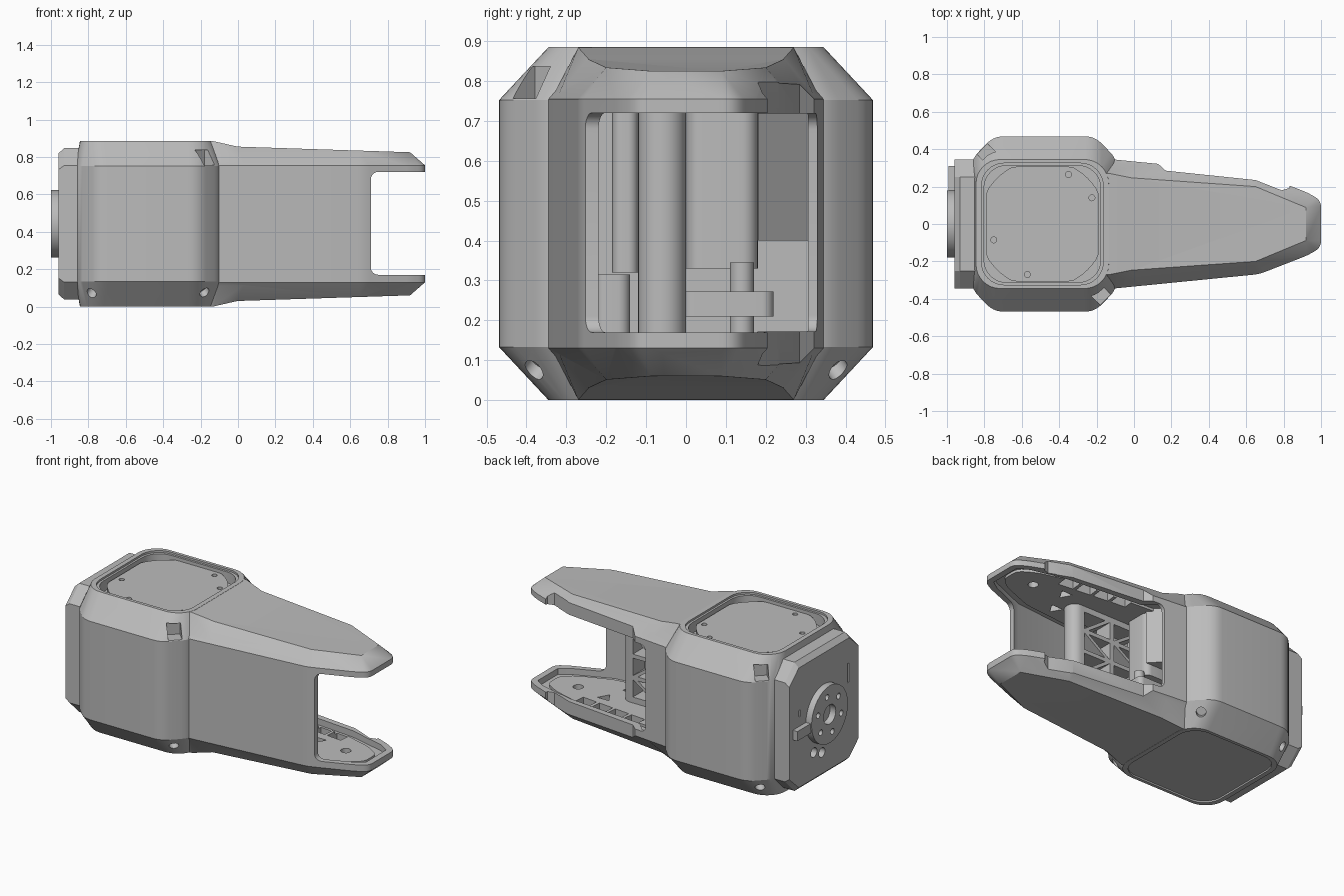
import bpy, bmesh
from math import sin, cos, pi, radians
from mathutils import Vector, Matrix

if "Cube" in bpy.data.objects:
    bpy.data.objects.remove(bpy.data.objects["Cube"])

H = 0.885          # full height
CX = -0.485        # motor housing centre
grey = bpy.data.materials.new("plain grey")
grey.use_nodes = True
grey.diffuse_color = (0.5, 0.5, 0.5, 1)
grey.node_tree.nodes["Principled BSDF"].inputs["Base Color"].default_value = (0.5, 0.5, 0.5, 1)


def finish(name, bm):
    bmesh.ops.recalc_face_normals(bm, faces=bm.faces)
    me = bpy.data.meshes.new(name)
    bm.to_mesh(me)
    bm.free()
    ob = bpy.data.objects.new(name, me)
    me.materials.append(grey)
    bpy.context.collection.objects.link(ob)
    return ob


def hull(name, pts):
    bm = bmesh.new()
    for p in pts:
        bm.verts.new(p)
    r = bmesh.ops.convex_hull(bm, input=bm.verts)
    inner = [v for v in set(r["geom_interior"] + r["geom_unused"]) if isinstance(v, bmesh.types.BMVert)]
    bmesh.ops.delete(bm, geom=inner, context="VERTS")
    bmesh.ops.dissolve_limit(bm, angle_limit=0.01, verts=bm.verts, edges=bm.edges)
    return finish(name, bm)


def prism(name, pts, lo, hi, axis="Z"):
    place = {"X": lambda a, b, t: (t, a, b), "Y": lambda a, b, t: (a, t, b), "Z": lambda a, b, t: (a, b, t)}[axis]
    bm = bmesh.new()
    face = bm.faces.new([bm.verts.new(place(a, b, lo)) for a, b in pts])
    ext = bmesh.ops.extrude_face_region(bm, geom=[face])["geom"]
    move = Vector(place(0, 0, hi - lo))
    bmesh.ops.translate(bm, vec=move, verts=[v for v in ext if isinstance(v, bmesh.types.BMVert)])
    return finish(name, bm)


def rod(name, at, r, depth, direction=(0, 0, 1), seg=32):
    bm = bmesh.new()
    rot = Vector(direction).to_track_quat("Z", "Y").to_matrix().to_4x4()
    bmesh.ops.create_cone(bm, cap_ends=True, segments=seg, radius1=r, radius2=r, depth=depth,
                          matrix=Matrix.Translation(at) @ rot)
    return finish(name, bm)


def box(name, at, size, turn=0):
    bm = bmesh.new()
    m = Matrix.Translation(at) @ Matrix.Rotation(turn, 4, "Z") @ Matrix.Diagonal((*size, 1))
    bmesh.ops.create_cube(bm, size=1, matrix=m)
    return finish(name, bm)


def round_rect(x0, x1, y0, y1, r, n=8):
    corners = [(x1 - r, y1 - r), (x0 + r, y1 - r), (x0 + r, y0 + r), (x1 - r, y0 + r)]
    return [(cx + r * cos(pi / 2 * (q + i / n)), cy + r * sin(pi / 2 * (q + i / n)))
            for q, (cx, cy) in enumerate(corners) for i in range(n + 1)]


def fillet(pts, cut, n=5):
    """Round every corner of a closed outline, starting the curve at distance cut from it."""
    out = []
    for i, p in enumerate(pts):
        p = Vector(p)
        a, b = (p + (Vector(q) - p).normalized() * cut for q in (pts[i - 1], pts[(i + 1) % len(pts)]))
        out += [tuple(a.lerp(p, k / n).lerp(p.lerp(b, k / n), k / n)) for k in range(n + 1)]
    return out


def boolean(target, tool, op="DIFFERENCE"):
    m = target.modifiers.new("bool", "BOOLEAN")
    m.object, m.operation, m.solver = tool, op, "EXACT"
    with bpy.context.temp_override(object=target, active_object=target):
        bpy.ops.object.modifier_apply(modifier=m.name)
    bpy.data.objects.remove(tool)


def both_sides(half):
    return half + [(x, -y) for x, y in reversed(half)]


def both_heights(pts):
    return pts + [(x, y, H - z) for x, y, z in pts]


# Motor housing: rounded octagonal walls closing to a rounded square
octagon = fillet(both_sides([(-0.87, 0.345), (-0.75, 0.469), (-0.21, 0.469), (-0.09, 0.345)]), 0.055)
crown = round_rect(-0.845, -0.135, -0.345, 0.345, 0.13)
shell = hull("housing_shell", both_heights([(x, y, 0.752) for x, y in octagon] + [(x, y, H) for x, y in crown]))

# Tapering fork arm
waist = fillet(both_sides([(-0.2, 0.354), (0.67, 0.268), (0.93, 0.167), (1.0, 0.125)]), 0.035)
ridge = both_sides([(-0.2, 0.26), (0.65, 0.2), (0.92, 0.088)])
arm = hull("arm", both_heights([(x, y, 0.755) for x, y in waist] +
                               [(x, y, 0.855 - 0.0326 * x) for x, y in ridge]))
boolean(shell, arm, "UNION")

# Sloped blend between housing and arm
blend = both_sides([(-0.3, 0.27), (-0.13, 0.27)])
foot = both_sides([(-0.3, 0.342), (-0.1, 0.34), (0.06, 0.326)])
slope = hull("slope", both_heights([(x, y, H - 0.001) for x, y in blend] + [(x, y, 0.75) for x, y in foot] +
                                   [(0.02, 0.24, 0.85), (0.02, -0.24, 0.85)]))
boolean(shell, slope, "UNION")

# Rear collar
collar_half = [(0.345, 0.131), (0.345, H - 0.131), (0.25, 0.847), (-0.25, 0.847),
               (-0.345, H - 0.131), (-0.345, 0.131), (-0.25, H - 0.847), (0.25, H - 0.847)]
collar = hull("collar", [(x, y, z) for x in (-0.93, -0.8) for y, z in collar_half] +
              [(-0.96, y, H / 2 + (z - H / 2) * 0.93) for y, z in collar_half])
boolean(shell, collar, "UNION")

# Interior with raised prong floors
cavity = [(-0.08, -0.31), (0.66, -0.24), (0.9, -0.14), (0.96, -0.1), (0.96, 0.1),
          (0.9, 0.14), (0.66, 0.2), (0.15, 0.245), (0.09, 0.305), (-0.08, 0.31)]
boolean(shell, prism("cavity", cavity, 0.132, H - 0.132))
floor = fillet([(-0.1, -0.27), (0.63, -0.2), (0.84, -0.12), (0.92, -0.06), (0.92, 0.06),
                (0.82, 0.12), (0.64, 0.17), (-0.1, 0.22)], 0.04)
for lo, hi in ((0.11, 0.148), (H - 0.148, H - 0.11)):
    boolean(shell, prism("prong_floor", floor, lo, hi), "UNION")

# Fork and side openings
boolean(shell, prism("fork_gap", round_rect(0.71, 1.3, 0.17, 0.72, 0.04), -0.6, 0.6, "Y"))
boolean(shell, prism("side_gap", round_rect(0.05, 1.35, 0.172, 0.718, 0.04), 0.05, 0.62, "Y"))
trim = [(0.12, 0.33), (0.17, 0.285), (0.65, 0.235), (0.79, 0.18), (0.83, 0.192), (0.88, 0.4), (0.12, 0.5)]
boolean(shell, prism("side_trim", trim, -0.1, 1))

# Pockets, bores and triangles in the prong floors
for low in (True, False):
    zm = lambda z: z if low else H - z
    for i in range(4):
        x = 0.24 + 0.12 * i
        boolean(shell, box("pocket", (x, 0.185 - 0.1 * (x - 0.2), zm(0.14)), (0.1, 0.085, 0.1), -0.1))
    boolean(shell, rod("bore", (0.75, 0, zm(0.14)), 0.03, 0.07))
    for x, y in ((0.54, 0.03), (0.48, -0.13)):
        boolean(shell, rod("triangle", (x, y, zm(0.14)), 0.045, 0.06, seg=3))

# Corner slots and screw holes in the housing bevels
for x, y in ((-0.178, -0.38), (-0.79, 0.38)):
    boolean(shell, box("slot", (x, y, 0.796), (0.085, 0.08, 0.08), radians(-45)))
for sx in (-1, 1):
    for sy in (-1, 1):
        boolean(shell, rod("screw_hole", (-0.48 + sx * 0.305, sy * 0.385, 0.07), 0.028, 0.08, (sx, sy, -1.4)))

# Lid seats
for lo, hi, inset in ((H - 0.012, 1, 0.02), (H - 0.08, 1, 0.033), (-0.1, 0.01, 0.02)):
    seat = round_rect(-0.835 + inset, -0.145 - inset, -0.345 + inset, 0.345 - inset, 0.12)
    boolean(shell, prism("lid_seat", seat, lo, hi))

# Holes and slots in the collar face
for y, z in ((0.1, 0.23), (0.02, 0.2)):
    boolean(shell, rod("cable_hole", (-0.96, y, z), 0.03, 0.1, (1, 0, 0)))
boolean(shell, box("face_slot", (-0.96, -0.24, 0.6), (0.04, 0.015, 0.12)))
boolean(shell, box("face_slot", (-0.96, 0.24, 0.53), (0.04, 0.015, 0.04)))

# Top cover: a disc trimmed to a square, with screw holes
disc = [(CX - 0.005 + max(-0.3, min(0.3, 0.345 * cos(a))), max(-0.307, min(0.307, 0.345 * sin(a))))
        for a in (2 * pi * i / 64 for i in range(64))]
cover = prism("top_cover", disc, 0.78, H - 0.03)
for x, y in ((-0.35, 0.265), (-0.225, 0.14), (-0.75, -0.085), (-0.57, -0.27)):
    boolean(cover, rod("cover_screw", (x, y, H - 0.03), 0.016, 0.03, seg=16))

# Output flange with bolt circle and side tab
flange = rod("output_flange", (-0.975, 0, H / 2), 0.18, 0.05, (1, 0, 0), 64)
boolean(flange, rod("bore", (-0.98, 0, H / 2), 0.06, 0.08, (1, 0, 0)))
for i in range(6):
    a = pi / 3 * i + 0.3
    boolean(flange, rod("bolt", (-1, 0.12 * cos(a), H / 2 + 0.12 * sin(a)), 0.018, 0.05, (1, 0, 0), 16))
tab = box("flange_tab", (-0.972, 0.235, 0.42), (0.04, 0.15, 0.06))

# Inner truss wall with a rounded front column
truss = prism("truss_wall", round_rect(-0.1, 0.45, -0.12, 0.0, 0.058), 0.13, H - 0.13)
for x0, x1 in ((-0.05, 0.15), (0.18, 0.37)):
    for i in range(4):
        z0, z1 = 0.185 + 0.135 * i, 0.295 + 0.135 * i
        a, b, g = (x0, x1, 0.035) if i % 2 else (x1, x0, -0.035)
        boolean(truss, prism("truss_gap", [(a, z0), (b - g, z0), (a, z1)], -0.3, 0.2, "Y"))
        boolean(truss, prism("truss_gap", [(b, z0), (b, z1), (a + g, z1)], -0.3, 0.2, "Y"))

# Inner supports
rear_web = prism("rear_web", round_rect(-0.1, 0.06, 0.0, 0.18, 0.04), 0.33, H - 0.13)
corner_web = prism("corner_web", [(0.06, 0.18), (-0.06, 0.308), (-0.1, 0.308), (-0.1, 0.18)], 0.4, H - 0.13)
low_post = prism("low_post", round_rect(-0.1, 0.2, -0.23, -0.14, 0.03), 0.13, 0.315)
tall_post = prism("tall_post", round_rect(-0.1, 0.1, -0.185, -0.12, 0.025), 0.32, H - 0.13)
bracket = prism("bracket", round_rect(-0.1, 0.14, -0.01, 0.22, 0.03), 0.21, 0.272)
spacer = rod("spacer", (0.08, 0.14, 0.235), 0.03, 0.22)

parts = [shell, cover, flange, tab, truss, rear_web, corner_web, low_post, tall_post, bracket, spacer]
bpy.ops.object.select_all(action="DESELECT")
for ob in parts:
    ob.select_set(True)
bpy.context.view_layer.objects.active = shell
bpy.ops.object.shade_smooth_by_angle(angle=radians(25))
